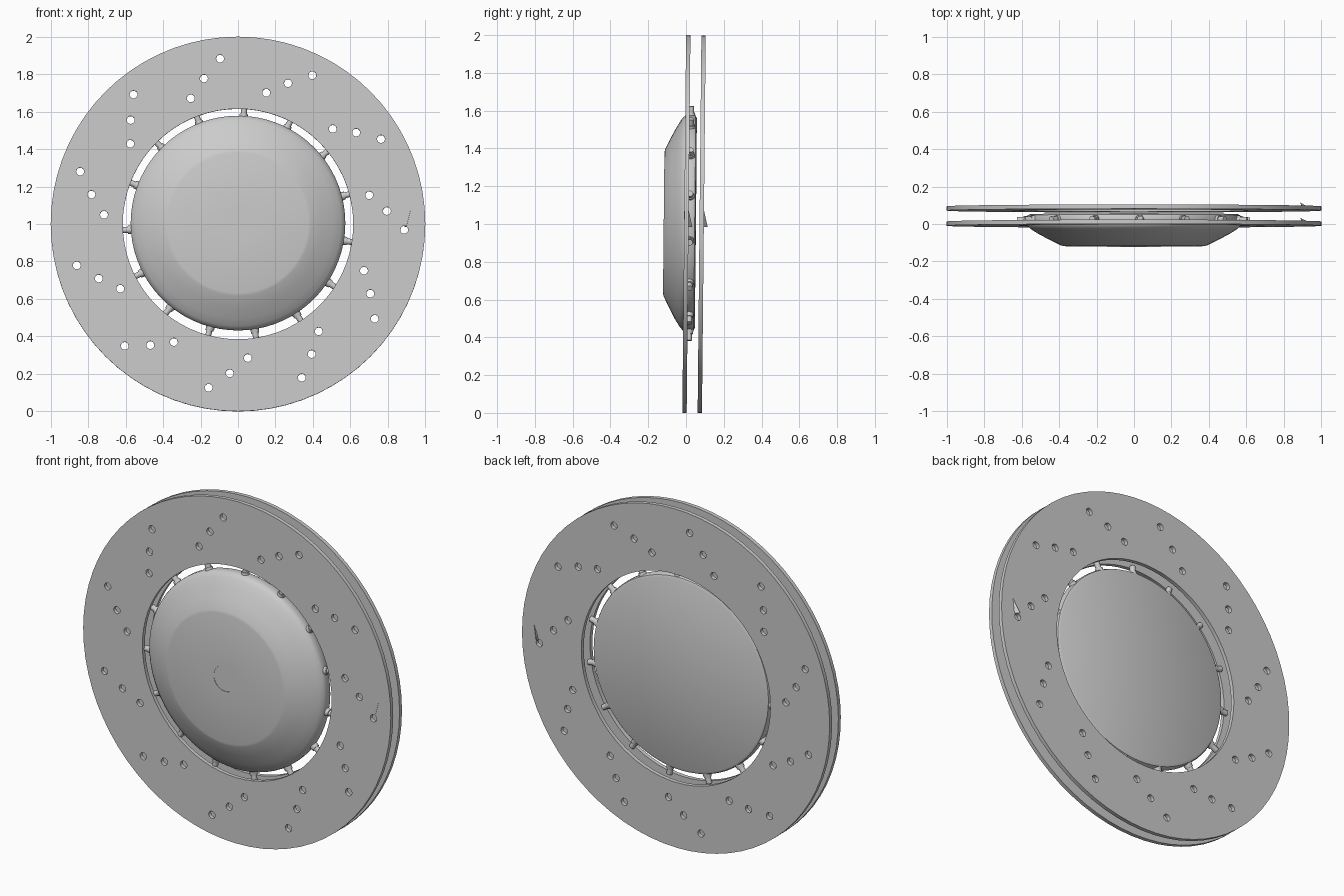
import bpy, bmesh
from math import sin, cos, radians, pi
from mathutils import Matrix, Vector

if "Cube" in bpy.data.objects:
    bpy.data.objects.remove(bpy.data.objects["Cube"])

CENTRE = (0, 0, 1)
TILT = (-0.01, 0, 0)          # whole rotor leans back very slightly


def add_object(name, bm, angle=30):
    bmesh.ops.recalc_face_normals(bm, faces=bm.faces)
    me = bpy.data.meshes.new(name)
    bm.to_mesh(me)
    bm.free()
    ob = bpy.data.objects.new(name, me)
    bpy.context.collection.objects.link(ob)
    ob.location, ob.rotation_euler = CENTRE, TILT
    if angle:
        smooth(ob, angle)
    return ob


def smooth(ob, angle=30):
    bpy.ops.object.select_all(action='DESELECT')
    ob.select_set(True)
    bpy.context.view_layer.objects.active = ob
    bpy.ops.object.shade_smooth_by_angle(angle=radians(angle))


def lathe(profile, steps, closed=False):
    """Spin (radius, y) points around the y axis."""
    bm = bmesh.new()
    vs = [bm.verts.new((r, y, 0)) for r, y in profile]
    edges = [bm.edges.new(p) for p in zip(vs, vs[1:])]
    if closed:
        edges.append(bm.edges.new((vs[-1], vs[0])))
    bmesh.ops.spin(bm, geom=vs + edges, cent=(0, 0, 0), axis=(0, 1, 0),
                   angle=2 * pi, steps=steps, use_merge=True)
    bmesh.ops.remove_doubles(bm, verts=bm.verts, dist=1e-5)
    return bm


def cylinder(bm, centre, direction, r1, r2, length, segments=16):
    rot = Vector((0, 0, 1)).rotation_difference(Vector(direction)).to_matrix().to_4x4()
    bmesh.ops.create_cone(bm, cap_ends=True, segments=segments, radius1=r1, radius2=r2,
                          depth=length, matrix=Matrix.Translation(centre) @ rot)


# Drill cutter: 11 swirled rows of three holes
bm = bmesh.new()
for row in range(11):
    for r, a in ((0.888, -2.0), (0.798, 5.0), (0.717, 12.4)):
        t = radians(a + row * 360 / 11)
        cylinder(bm, (r * cos(t), 0.04, r * sin(t)), (0, 1, 0), 0.021, 0.021, 0.3)
cutter = add_object("hole_cutter", bm, 0)
cutter.hide_render = True

# Two thin friction rings
for name, y in (("front_ring", 0.002), ("back_ring", 0.083)):
    h = 0.0115
    ring = add_object(name, lathe([(0.615, y - h), (1.0, y - h), (1.0, y + h), (0.615, y + h)],
                                  72, True), 0)
    mod = ring.modifiers.new("holes", 'BOOLEAN')
    mod.operation, mod.solver, mod.object = 'DIFFERENCE', 'EXACT', cutter
    bpy.context.view_layer.objects.active = ring
    bpy.ops.object.modifier_apply(modifier=mod.name)
    smooth(ring)

    # Sharp sliver standing out beside one hole
    bm = bmesh.new()
    pts = [(0.888, y + 0.032, -0.015), (0.912, y + 0.01, -0.015), (0.921, y + 0.012, 0.07),
           (0.90, y - h - 0.001, -0.01), (0.92, y - h - 0.001, 0.07)]
    bmesh.ops.convex_hull(bm, input=[bm.verts.new(p) for p in pts])
    add_object(name + "_burr", bm, 0)
bpy.data.objects.remove(cutter)

# Domed centre hat with shallow hub mark and closed back
hat = add_object("centre_hat", lathe([
    (0, -0.116), (0.075, -0.116), (0.075, -0.118), (0.375, -0.118), (0.39, -0.114),
    (0.45, -0.085), (0.51, -0.053), (0.55, -0.028), (0.568, -0.012), (0.573, 0.004),
    (0.573, 0.036), (0.568, 0.046), (0.555, 0.052), (0, 0.053)], 72), 35)
hat.location.z = 1.005

# Fifteen radial pins joining hat and ring
bm = bmesh.new()
for i in range(15):
    t = radians(87 - i * 24)
    d = Vector((cos(t), 0, sin(t)))
    off = Vector((0, 0.021, 0))
    cylinder(bm, d * 0.59 + off, d, 0.016, 0.016, 0.07)
    cylinder(bm, d * 0.575 + off, d, 0.025, 0.021, 0.03)
add_object("radial_pins", bm)
